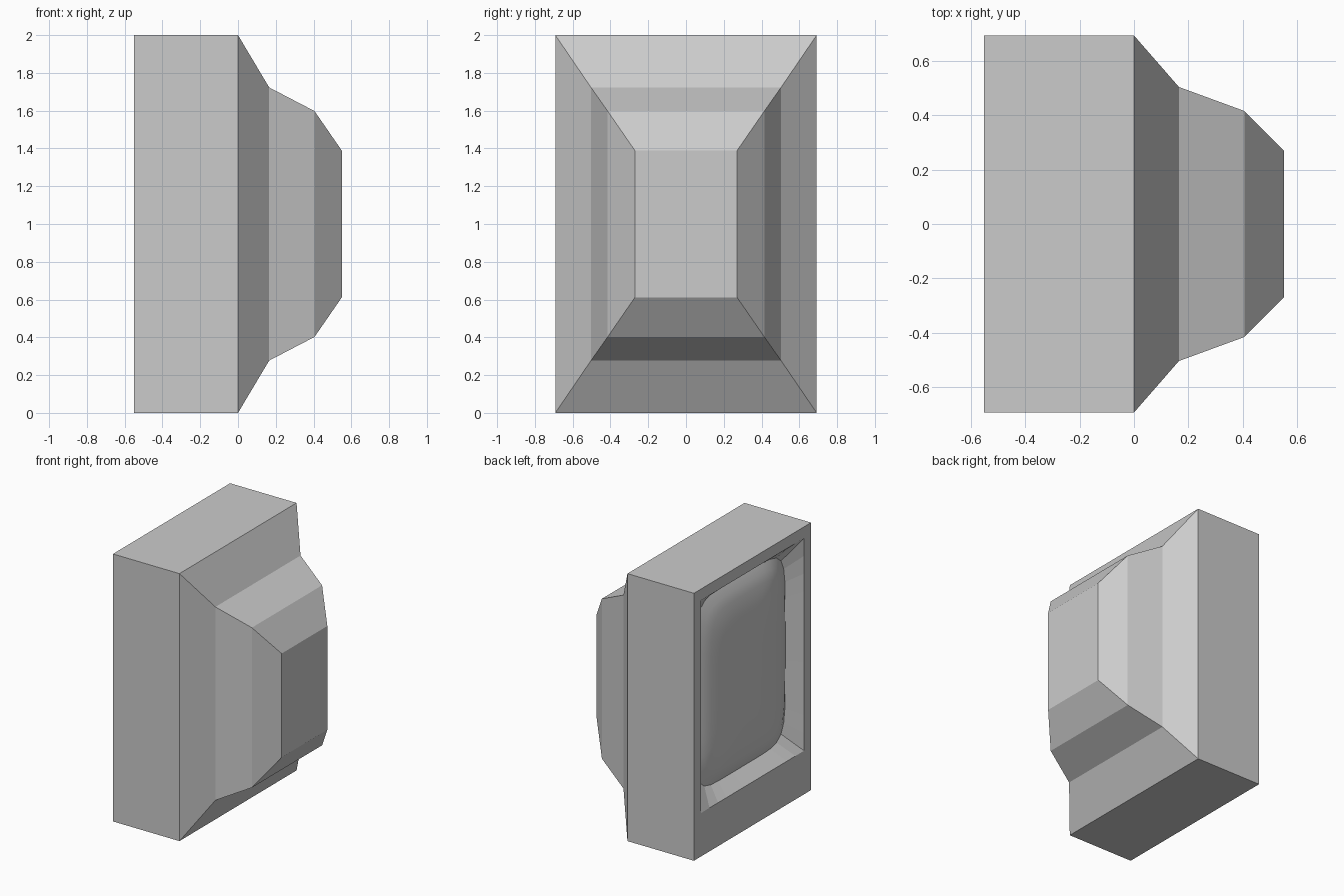
import bpy
import bmesh

cube = bpy.data.objects.get("Cube")
if cube:
    bpy.data.objects.remove(cube, do_unlink=True)

grey = bpy.data.materials.new("light_grey")
grey.use_nodes = True
grey.diffuse_color = (0.6, 0.6, 0.6, 1)
grey.node_tree.nodes["Principled BSDF"].inputs["Base Color"].default_value = (0.6, 0.6, 0.6, 1)

FRONT = -0.55
SCREEN_Z = 1.12


def square_points(per_side):
    """Points around a unit square, corners included."""
    pts = []
    x, y = 1.0, -1.0
    dx, dy = 0.0, 1.0
    for _ in range(4):
        for i in range(per_side):
            t = 2 * i / per_side
            pts.append((x + dx * t, y + dy * t))
        x, y = x + 2 * dx, y + 2 * dy
        dx, dy = -dy, dx
    return pts


def ring(x, half_y, half_z, mid_z, per_side=1, power=None):
    """Rectangle facing along x, rounded when a power is given."""
    out = []
    for u, v in square_points(per_side):
        k = (abs(u) ** power + abs(v) ** power) ** (-1 / power) if power else 1
        out.append((x, u * k * half_y, mid_z + v * k * half_z))
    return out


def loft(name, rings, cap=False, tip=None):
    """Skin successive rings, closing the last with a cap or a tip."""
    bm = bmesh.new()
    loops = [[bm.verts.new(p) for p in r] for r in rings]
    n = len(loops[0])
    for a, b in zip(loops, loops[1:]):
        for i in range(n):
            j = (i + 1) % n
            bm.faces.new((a[i], a[j], b[j], b[i]))
    if cap:
        bm.faces.new(loops[-1])
    if tip:
        centre = bm.verts.new(tip)
        for i in range(n):
            bm.faces.new((loops[-1][i], loops[-1][(i + 1) % n], centre))
    bmesh.ops.recalc_face_normals(bm, faces=bm.faces)
    # The open shells must face the viewer side, -x
    bm.normal_update()
    if tip and sum(f.normal.x for f in bm.faces) > 0:
        bmesh.ops.reverse_faces(bm, faces=bm.faces)
    mesh = bpy.data.meshes.new(name)
    bm.to_mesh(mesh)
    bm.free()
    mesh.materials.append(grey)
    obj = bpy.data.objects.new(name, mesh)
    bpy.context.collection.objects.link(obj)
    return obj


# Casing: frame around the opening, deep box, stepped rear housing
loft("casing", [
    ring(FRONT, 0.61, 0.795, SCREEN_Z),
    ring(FRONT, 0.692, 1.0, 1.0),
    ring(0.0, 0.692, 1.0, 1.0),
    ring(0.165, 0.503, 0.723, 1.0),
    ring(0.405, 0.415, 0.598, 1.0),
    ring(0.55, 0.27, 0.388, 1.0),
], cap=True)

# Recess sloping to the rounded screen edge, then the bulging glass
SIDE = 12
rim = ring(FRONT + 0.10, 0.53, 0.715, SCREEN_Z, SIDE, 7)
bezel = loft("bezel", [ring(FRONT, 0.61, 0.795, SCREEN_Z, SIDE), rim])
if sum(f.normal.x * f.area for f in bezel.data.polygons) > 0:
    bezel.data.flip_normals()

glass = [rim]
for inset, depth in ((0.13, 0.07), (0.19, 0.048), (0.30, 0.027), (0.45, 0.008)):
    glass.append(ring(FRONT + depth, 0.61 - inset, 0.795 - inset, SCREEN_Z, SIDE, 6))
screen = loft("screen", glass, tip=(FRONT, 0, SCREEN_Z))

# Soft shading on the glass only
bpy.ops.object.select_all(action="DESELECT")
screen.select_set(True)
bpy.context.view_layer.objects.active = screen
bpy.ops.object.shade_smooth_by_angle(angle=0.35)
